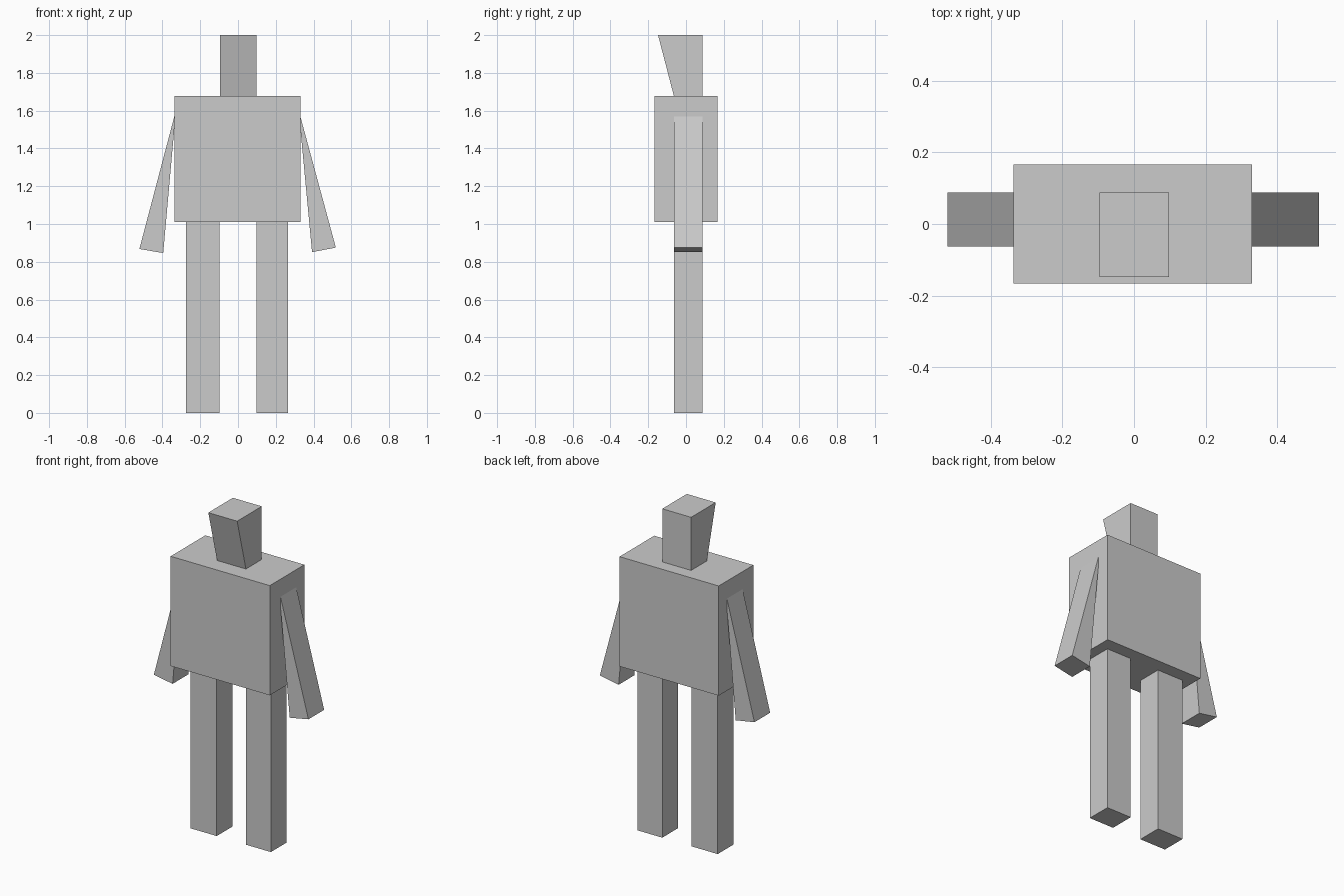
import bpy
import bmesh

if "Cube" in bpy.data.objects:
    bpy.data.objects.remove(bpy.data.objects["Cube"])


def prism(name, profile, lo, hi, axis="y"):
    """Extrude a flat profile from lo to hi; profile is (x, z) for axis y, (y, z) for axis x."""
    def place(p, d):
        return (p[0], d, p[1]) if axis == "y" else (d, p[0], p[1])
    bm = bmesh.new()
    face = bm.faces.new([bm.verts.new(place(p, lo)) for p in profile])
    ext = bmesh.ops.extrude_face_region(bm, geom=[face])
    offset = place((0, 0), hi - lo)
    moved = [v for v in ext["geom"] if isinstance(v, bmesh.types.BMVert)]
    bmesh.ops.translate(bm, verts=moved, vec=offset)
    bmesh.ops.recalc_face_normals(bm, faces=bm.faces)
    mesh = bpy.data.meshes.new(name)
    bm.to_mesh(mesh)
    bm.free()
    obj = bpy.data.objects.new(name, mesh)
    bpy.context.collection.objects.link(obj)
    return obj


def rect(a0, a1, z0, z1):
    return [(a0, z0), (a1, z0), (a1, z1), (a0, z1)]


HIP, SHOULDER = 1.01, 1.677
LIMB = (-0.063, 0.088)   # shared limb depth

# torso
prism("torso", rect(-0.337, 0.33, HIP, SHOULDER), -0.166, 0.167)

# head: face leans forward towards the top
prism("head", [(-0.064, SHOULDER), (0.088, SHOULDER), (0.088, 2.0), (-0.148, 2.0)],
      -0.096, 0.098, axis="x")

# legs
prism("left_leg", rect(-0.275, -0.099, 0, HIP), *LIMB)
prism("right_leg", rect(0.098, 0.265, 0, HIP), *LIMB)

# arms: wedges that widen from the shoulder to the hand
prism("left_arm", [(-0.337, 1.57), (-0.522, 0.868), (-0.396, 0.846), (-0.335, 1.53)], *LIMB)
prism("right_arm", [(0.33, 1.57), (0.518, 0.875), (0.392, 0.851), (0.328, 1.53)], *LIMB)
